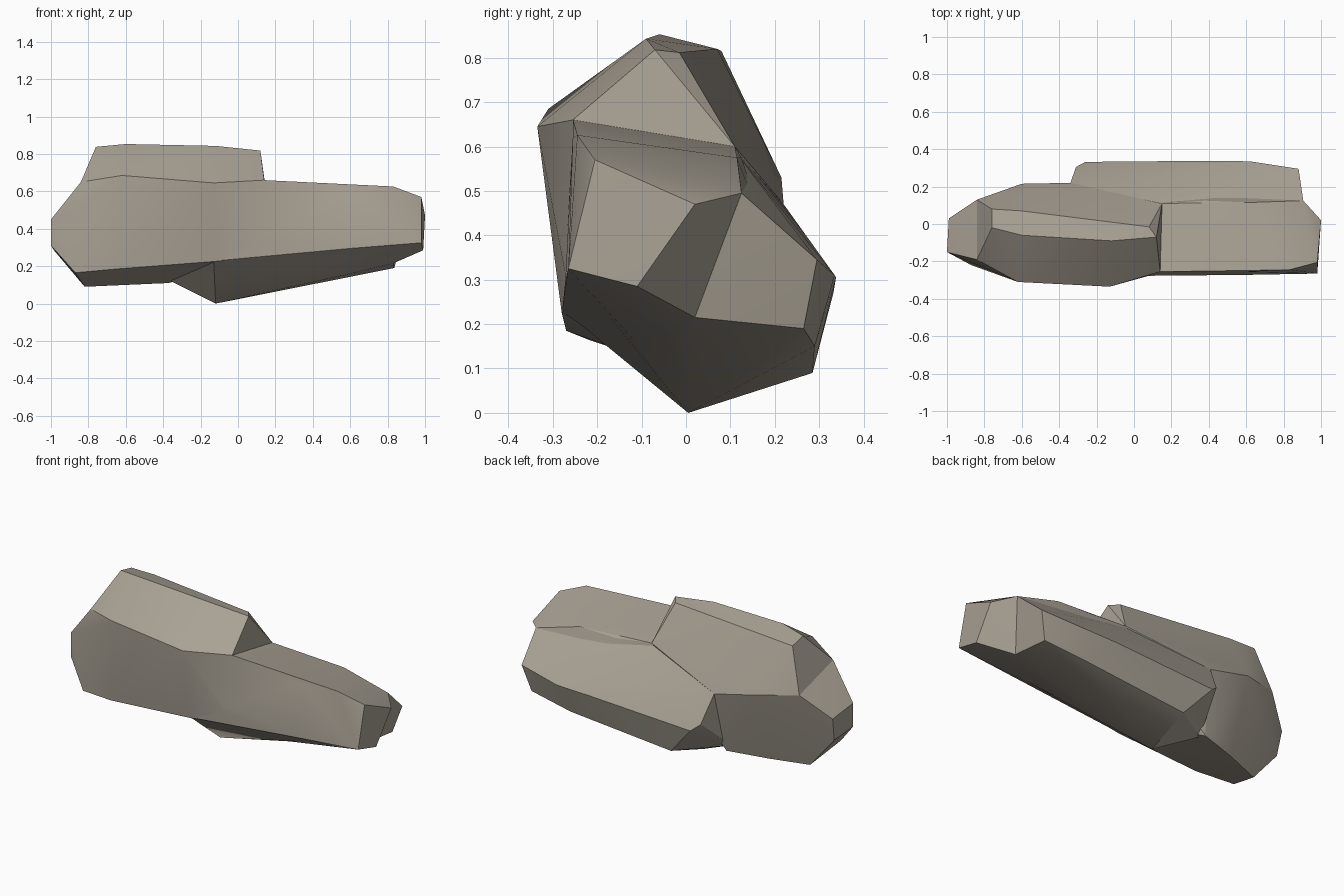
import bpy, bmesh, math


def hull(name, points):
    """Convex chunk of stone around a few corner points."""
    bm = bmesh.new()
    for p in points:
        bm.verts.new(p)
    res = bmesh.ops.convex_hull(bm, input=bm.verts[:])
    junk = {g for g in res["geom_interior"] + res["geom_unused"]
            if isinstance(g, bmesh.types.BMVert)}
    bmesh.ops.delete(bm, geom=list(junk), context='VERTS')
    bmesh.ops.recalc_face_normals(bm, faces=bm.faces[:])
    me = bpy.data.meshes.new(name)
    bm.to_mesh(me)
    bm.free()
    ob = bpy.data.objects.new(name, me)
    bpy.context.collection.objects.link(ob)
    return ob


# rim shared by the left chunk and its cap
rim = [(-.84, -.19, .65), (-.84, .13, .56), (-.62, -.31, .685),
       (-.13, -.335, .645), (.14, -.255, .66), (-.6, .215, .53),
       (-.34, .22, .47), (.15, .11, .6)]

# left chunk
rock = hull("rock", rim + [
    (-1, -.15, .45), (-1, -.15, .31), (-.99, .03, .42), (-.98, 0, .28),
    (-.87, -.22, .165), (-.82, 0, .09),
    (-.65, -.27, .185), (-.13, -.28, .225), (.14, -.26, .25),
    (-.37, .146, .11), (-.6, .08, .1)])

# raised cap on the left chunk
cap = hull("cap", rim + [
    (-.76, -.02, .838), (-.76, .08, .815), (-.6, -.06, .853), (-.6, .07, .82),
    (-.12, -.09, .843), (.12, -.07, .818), (.08, -.015, .812),
    (-.6, -.1, .3), (0, -.1, .3)])

# low right chunk
right = hull("right_chunk", [
    (.14, -.255, .66), (.37, -.25, .635), (.6, -.255, .62), (.83, -.245, .626),
    (.15, .11, .6), (.38, .125, .575), (.62, .115, .575), (.905, .125, .495),
    (.98, -.205, .57), (1, .02, .47), (.99, -.11, .285), (.98, -.265, .325),
    (.6, -.272, .295), (-.13, -.279, .228), (.83, .02, .215), (.56, 0, .155),
    (-.1, .005, .03), (.6, .2, .35), (-.1, .1, .5)])

# ledge bulging out of the back, with the keel below
ledge = hull("back_ledge", [
    (-.34, .22, .47), (-.31, .305, .31), (-.26, .332, .27), (-.1, .285, .09),
    (-.12, .005, 0), (-.37, .1, .125), (.4, .338, .305), (.62, .335, .31),
    (.88, .295, .345), (.835, .265, .19), (.905, .125, .495), (.83, .02, .215),
    (.56, 0, .15), (.56, .29, .15), (-.13, -.275, .23), (.8, -.25, .31),
    (.15, .11, .59), (-.25, .12, .58)])

# fuse into one stone
bpy.context.view_layer.objects.active = rock
rock.select_set(True)
for part in (cap, right, ledge):
    m = rock.modifiers.new("fuse", 'BOOLEAN')
    m.operation = 'UNION'
    m.solver = 'EXACT'
    m.object = part
    bpy.ops.object.modifier_apply(modifier=m.name)
    bpy.data.objects.remove(part)
bpy.ops.object.shade_smooth_by_angle(angle=math.radians(22))

# warm grey stone
stone = bpy.data.materials.new("stone")
stone.diffuse_color = (.40, .36, .30, 1)
rock.data.materials.clear()
rock.data.materials.append(stone)
